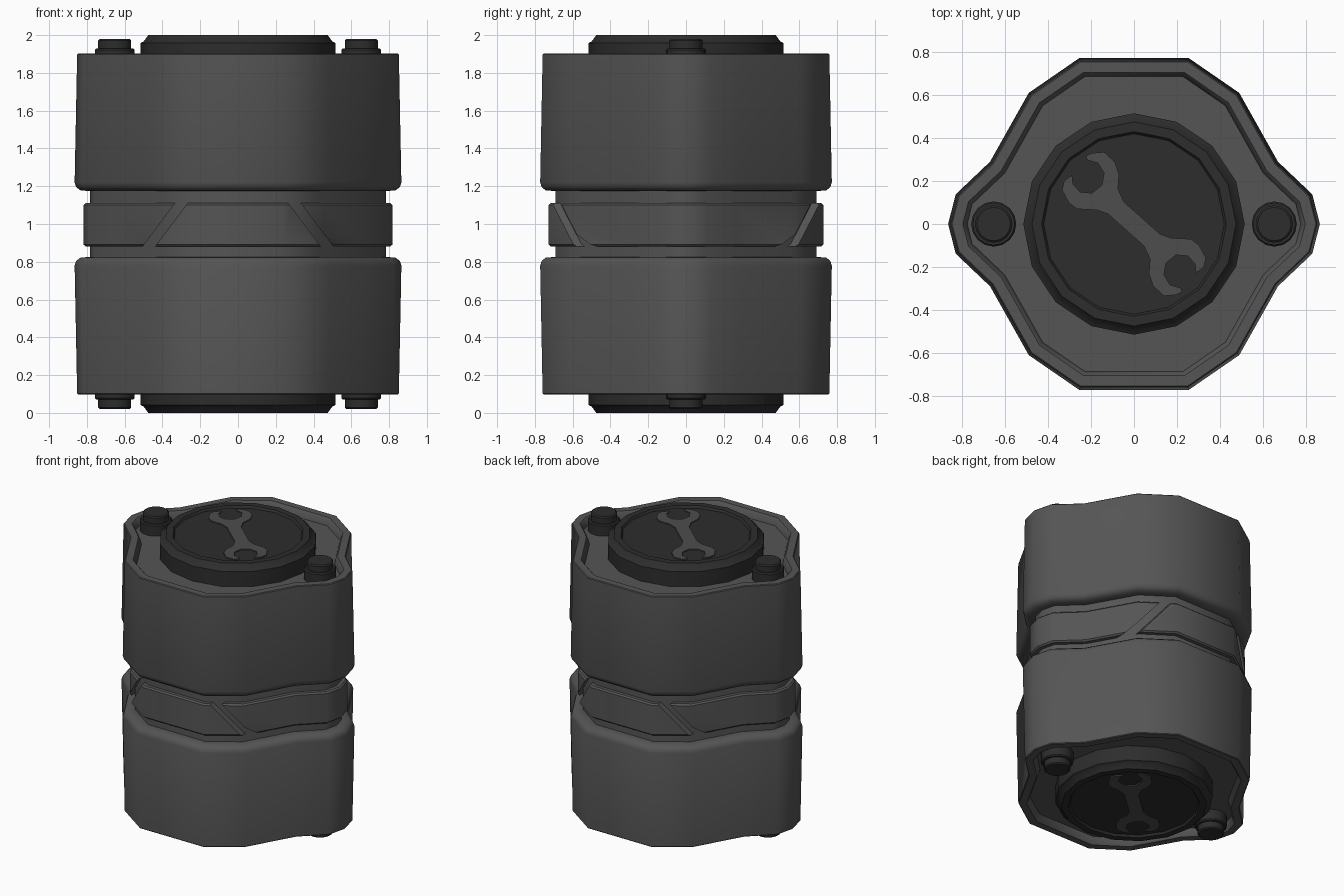
import bpy, bmesh, math
from mathutils import Matrix, Vector

cube = bpy.data.objects.get("Cube")
if cube:
    bpy.data.objects.remove(cube, do_unlink=True)


def material(name, value):
    mat = bpy.data.materials.new(name)
    mat.use_nodes = True
    colour = (value, value, value, 1)
    mat.diffuse_color = colour
    bsdf = mat.node_tree.nodes["Principled BSDF"]
    bsdf.inputs["Base Color"].default_value = colour
    bsdf.inputs["Roughness"].default_value = 0.7
    return mat


GREY = material("mid grey", 0.09)
DARK = material("charcoal", 0.026)
BADGE = material("badge grey", 0.075)

# Lobed hull outline: one quarter, mirrored to all four
quarter = [(0.865, 0), (0.83, 0.138), (0.67, 0.29), (0.49, 0.61), (0.255, 0.772)]
half = quarter + [(-x, y) for x, y in reversed(quarter)]
HULL = [Vector(p) for p in half + [(x, -y) for x, y in reversed(half[1:-1])]]


def hull_ring(inset, z):
    """Hull outline moved inward by inset with mitred corners."""
    ring = []
    for i, p in enumerate(HULL):
        a = (p - HULL[i - 1]).normalized()
        b = (HULL[(i + 1) % len(HULL)] - p).normalized()
        n = Vector((-a.y - b.y, a.x + b.x)).normalized()
        q = p + n * inset / n.dot(Vector((-a.y, a.x)))
        ring.append((q.x, q.y, z))
    return ring


def circle(radius, z, x=0, sides=16):
    steps = [math.tau * i / sides for i in range(sides)]
    return [(x + radius * math.cos(t), radius * math.sin(t), z) for t in steps]


def loft(rings):
    """Closed solid through stacked rings."""
    bm = bmesh.new()
    loops = [[bm.verts.new(co) for co in ring] for ring in rings]
    for low, high in zip(loops, loops[1:]):
        for i in range(len(low)):
            j = (i + 1) % len(low)
            bm.faces.new((low[i], low[j], high[j], high[i]))
    bm.faces.new(loops[0][::-1])
    bm.faces.new(loops[-1])
    bmesh.ops.recalc_face_normals(bm, faces=bm.faces)
    return bm


def finish(name, bm, mat, angle=38):
    mesh = bpy.data.meshes.new(name)
    bm.to_mesh(mesh)
    bm.free()
    mesh.materials.append(mat)
    obj = bpy.data.objects.new(name, mesh)
    bpy.context.collection.objects.link(obj)
    bpy.ops.object.select_all(action='DESELECT')
    obj.select_set(True)
    bpy.context.view_layer.objects.active = obj
    bpy.ops.object.shade_smooth_by_angle(angle=math.radians(angle))
    return obj


FLIP = Matrix.Translation((0, 0, 2)) @ Matrix.Rotation(math.pi, 4, 'X')


def both_ends(name, rings, mat, angle=38):
    """Build a part at the top and again, turned over, at the bottom."""
    for end in ("upper", "lower"):
        bm = loft(rings)
        if end == "lower":
            bm.transform(FLIP)
        finish(f"{end}_{name}", bm, mat, angle)


# Tapered shells with a rounded inner lip and a recessed end
shell = [(0.07, 1.175), (0.03, 1.178), (0.008, 1.195), (0, 1.22), (0.013, 1.897),
         (0.018, 1.902), (0.066, 1.902), (0.076, 1.89), (0.086, 1.85)]
both_ends("shell", [hull_ring(*s) for s in shell], GREY)

# End cap with a stepped rim and sunken disc
cap = [(0.515, 1.84), (0.515, 1.958), (0.498, 1.968), (0.475, 2.0),
       (0.43, 2.0), (0.42, 1.985)]
both_ends("cap", [circle(*c) for c in cap], DARK, 30)

# Two-step bolts on the side lobes
bolt = [(0.105, 1.84), (0.105, 1.922), (0.098, 1.93), (0.087, 1.93),
        (0.087, 1.972), (0.078, 1.98)]
for side, x in (("left", 0.653), ("right", -0.653)):
    both_ends(side + "_bolt", [circle(r, z, x) for r, z in bolt], DARK)

# Spanner badge: one half of the outline, turned half round for the other
jaw = [(-17, 2), (-26, 10), (-37, 14), (-57, 15), (-65, 21), (-72, 34), (-70, 43),
       (-62, 49), (-61, 40), (-54, 32), (-42, 31), (-32, 39), (-30, 51), (-36, 61),
       (-47, 64), (-48, 68), (-42, 71), (-30, 72), (-19, 62), (-15, 50), (-16, 35),
       (-10, 22)]
spanner = [(x / 215, y / 215) for x, y in jaw + [(-x, -y) for x, y in jaw]]
both_ends("spanner_badge", [[(x, y, z) for x, y in spanner] for z in (1.984, 1.992)],
          BADGE, 20)

# Waist core between the shells
finish("waist_core", loft([hull_ring(0.08, 0.8), hull_ring(0.08, 1.2)]), GREY)

# Waist band, split by slanted slits into plates
SLOPE = Vector((0.23, 0, 0.172)).normalized()


def band_plate(name, cuts):
    """Keep the part of the band behind each (point, normal) plane."""
    band = [(0.055, 0.882), (0.045, 0.892), (0.045, 1.1), (0.055, 1.11)]
    bm = loft([hull_ring(*b) for b in band])
    for point, normal in cuts:
        geom = bm.verts[:] + bm.edges[:] + bm.faces[:]
        cut = bmesh.ops.bisect_plane(bm, geom=geom, plane_co=point, plane_no=normal,
                                     clear_outer=True)
        edges = [e for e in cut["geom_cut"] if isinstance(e, bmesh.types.BMEdge)]
        bmesh.ops.holes_fill(bm, edges=edges)
    bmesh.ops.recalc_face_normals(bm, faces=bm.faces)
    finish(name, bm, GREY)


def slit_plane(side, x, facing):
    normal = Vector((SLOPE.x * side, 0, SLOPE.z)) * facing
    return Vector((x * side, 0, 0.88)), normal


band_plates = [slit_plane(1, 0.44, 1), slit_plane(-1, 0.44, 1)]
band_plate("front_and_back_band", band_plates)
for name, side in (("left_band", 1), ("right_band", -1)):
    band_plate(name, [slit_plane(side, 0.505, -1)])
